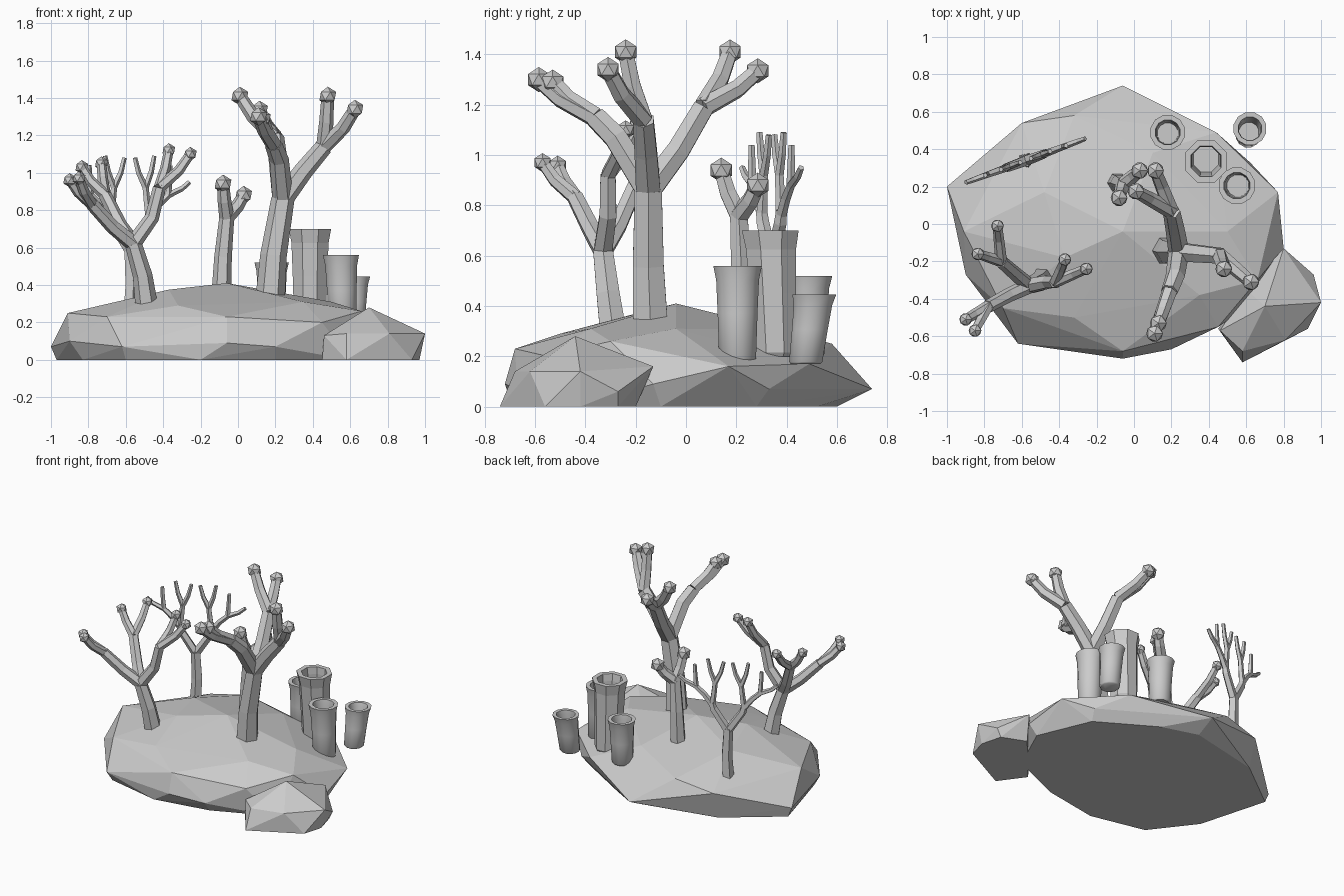
import bpy, bmesh, math
from mathutils import Vector

if "Cube" in bpy.data.objects:
    bpy.data.objects.remove(bpy.data.objects["Cube"])

SIDES = 6


def finish(bm, name, smooth=False):
    bmesh.ops.recalc_face_normals(bm, faces=bm.faces[:])
    me = bpy.data.meshes.new(name)
    bm.to_mesh(me)
    bm.free()
    ob = bpy.data.objects.new(name, me)
    bpy.context.collection.objects.link(ob)
    if smooth:
        bpy.context.view_layer.objects.active = ob
        ob.select_set(True)
        bpy.ops.object.shade_smooth_by_angle(angle=math.radians(50))
        ob.select_set(False)
    return ob


def rock(name, pts):
    """Faceted boulder: convex hull of a few points."""
    bm = bmesh.new()
    vs = [bm.verts.new(p) for p in pts]
    r = bmesh.ops.convex_hull(bm, input=vs)
    junk = [g for g in set(r["geom_interior"] + r["geom_unused"])
            if isinstance(g, bmesh.types.BMVert)]
    bmesh.ops.delete(bm, geom=junk, context='VERTS')
    finish(bm, name)


def loft(bm, rings):
    """Skin a list of equal-sized vertex rings and cap both ends."""
    n = len(rings[0])
    for a, b in zip(rings, rings[1:]):
        for i in range(n):
            j = (i + 1) % n
            bm.faces.new((a[i], a[j], b[j], b[i]))
    bm.faces.new(rings[0][::-1])
    bm.faces.new(rings[-1])


def limb(bm, pts, r0, r1):
    """Tapered six-sided branch along a path."""
    pts = [Vector(p) for p in pts]
    rings = []
    for k, p in enumerate(pts):
        t = (pts[min(k + 1, len(pts) - 1)] - pts[max(k - 1, 0)]).normalized()
        q = Vector((0, 0, 1)).rotation_difference(t)
        r = r0 + (r1 - r0) * k / (len(pts) - 1)
        rings.append([bm.verts.new(p + q @ Vector((
            r * math.cos(math.tau * i / SIDES), r * math.sin(math.tau * i / SIDES), 0)))
            for i in range(SIDES)])
    loft(bm, rings)


def coral(name, trunk, r0, r1, branches, br, tip):
    """Trunk plus branches; each branch is (path, [tips]) with a knob on each tip."""
    bm = bmesh.new()
    limb(bm, trunk, r0, r1)
    for path, tips in branches:
        if path:
            limb(bm, [trunk[-1]] + path, br * 1.2, br)
        start = Vector(path[-1] if path else trunk[-1])
        for t in tips:
            t = Vector(t)
            mid = start.lerp(t, 0.5)
            mid.xy = start.xy.lerp(t.xy, 0.62)
            limb(bm, [start, mid, t], br * 0.9, br * 0.72)
    finish(bm, name)
    # faceted polyp knobs
    bm = bmesh.new()
    for _, tips in branches:
        for t in tips:
            g = bmesh.ops.create_icosphere(bm, subdivisions=1, radius=tip)
            bmesh.ops.translate(bm, verts=g["verts"], vec=Vector(t))
    finish(bm, name + "_tips")


def tube(name, bottom, top, r, n):
    """Tube sponge: flared lip, hollow mouth, slight lean."""
    b, t = Vector(bottom), Vector(top)
    h = t.z - b.z
    prof = [(0, .68), (.03, .76), (.5, .82), (.85, .88), (1, 1), (1, .72), (.9, .66), (.45, .6)]
    bm = bmesh.new()
    rings = [[bm.verts.new(b.lerp(t, f) + Vector((
        r * s * math.cos(math.tau * (i + .5) / n), r * s * math.sin(math.tau * (i + .5) / n), 0)))
        for i in range(n)] for f, s in prof]
    loft(bm, rings)
    finish(bm, name, smooth=n > 8)


# base rocks
rock("base_rock", [
    (-.97, .2, 0), (-.83, -.3, 0), (-.6, -.6, 0), (-.2, -.69, 0), (.2, -.62, 0), (.6, -.45, 0),
    (.76, -.1, 0), (.6, .28, 0), (.2, .52, 0), (-.06, .6, 0), (-.6, .48, 0),
    (-1, .2, .07), (-.9, -.27, .1), (-.62, -.64, .07), (-.06, -.72, .09), (.2, -.67, .07),
    (.8, -.13, .09), (.62, .33, .07), (-.06, .74, .07), (-.6, .54, .2),
    (-.91, -.04, .25), (-.7, -.45, .23), (-.06, -.68, .23), (.45, -.55, .2), (.66, -.3, .26),
    (.77, .17, .16), (.44, .49, .17), (-.32, .58, .25),
    (-.06, -.04, .41), (-.48, .17, .345), (-.37, -.18, .375), (-.32, -.5, .29),
    (.35, -.38, .31), (.5, -.04, .31), (.1, .38, .305)])
rock("side_rock", [
    (.45, -.56, 0), (.58, -.74, 0), (.93, -.56, 0), (.97, -.42, 0), (.93, -.27, 0), (.76, -.2, 0),
    (.46, -.57, .13), (.58, -.68, .14), (.81, -.62, .14), (1, -.42, .14), (.8, -.13, .16),
    (.96, -.27, .06), (.7, -.44, .28), (.6, -.35, .15)])

# large knobbed coral
coral("large_coral", [(.17, -.14, .3), (.19, -.15, .56), (.24, -.15, .86)], .08, .062, [
    ([(.22, -.03, 1.02), (.2, .07, 1.19)], [(.01, .175, 1.41), (.115, .285, 1.335)]),
    ([(.35, -.16, 1.01), (.46, -.17, 1.14)], [(.48, -.24, 1.41), (.625, -.31, 1.34)]),
    ([(.22, -.28, 1.07), (.19, -.36, 1.15)], [(.13, -.53, 1.29), (.11, -.585, 1.3)])],
    .047, .05)

# left knobbed coral
coral("left_coral", [(-.49, -.29, .3), (-.51, -.31, .45), (-.56, -.33, .62)], .06, .045, [
    ([(-.63, -.27, .72), (-.71, -.2, .88)], [(-.835, -.16, 1.03), (-.73, -.01, 1.05)]),
    ([(-.67, -.38, .71), (-.78, -.44, .83)], [(-.9, -.51, .96), (-.85, -.57, .97)]),
    ([(-.46, -.31, .76), (-.42, -.31, .92)], [(-.37, -.19, 1.12), (-.255, -.24, 1.1)])],
    .035, .038)

# small knobbed coral
coral("small_coral", [(-.09, .22, .32), (-.08, .22, .55), (-.06, .21, .76)], .054, .04, [
    ([], [(-.08, .14, .94), (.03, .285, .88)])], .045, .05)

# flat fan coral, mirrored left and right in its own plane
SIDES = 5
bm = bmesh.new()
for sgn in (1, -1):
    def fan(s, z):
        return (-.58 + sgn * s * .938, .34 + sgn * s * .345, z)
    if sgn == 1:
        limb(bm, [fan(0, .22), fan(.01, .4), fan(0, .6)], .042, .034)
    limb(bm, [fan(0, .58), fan(.1, .73), fan(.115, .78)], .03, .023)
    for fork, tips in (((.09, .92), ((.03, 1.08), (.14, 1.09))),
                       ((.22, .88), ((.23, 1.04), (.34, .95)))):
        limb(bm, [fan(.11, .76), fan((.11 + fork[0]) / 2, .83), fan(*fork)], .022, .018)
        for t in tips:
            limb(bm, [fan(*fork), fan(fork[0] * .35 + t[0] * .65, (fork[1] + t[1]) / 2),
                      fan(*t)], .018, .013)
finish(bm, "fan_coral")

# tube sponges
tube("tube_tall", (.385, .355, .2), (.385, .335, .7), .122, 8)
tube("tube_front", (.56, .205, .18), (.55, .205, .56), .1, 12)
tube("tube_outer", (.61, .475, .17), (.62, .51, .445), .09, 12)
tube("tube_back", (.18, .48, .2), (.18, .49, .52), .095, 12)
